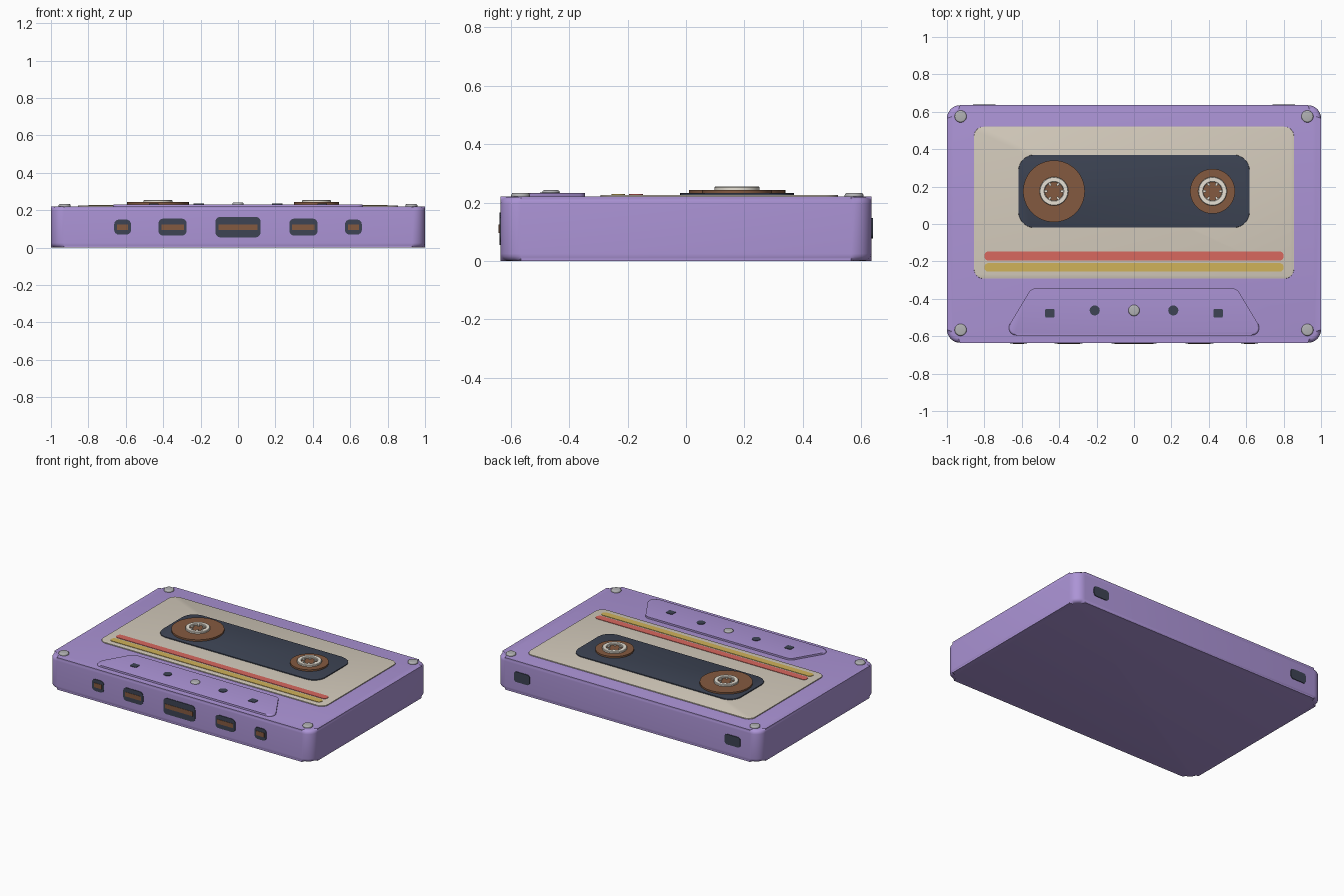
import bpy, bmesh, math
from mathutils import Vector, Matrix

if "Cube" in bpy.data.objects:
    bpy.data.objects.remove(bpy.data.objects["Cube"])


def material(name, hexcode):
    def lin(c):
        return c / 12.92 if c <= 0.04045 else ((c + 0.055) / 1.055) ** 2.4
    m = bpy.data.materials.new(name)
    m.diffuse_color = [lin(int(hexcode[i:i + 2], 16) / 255) for i in (0, 2, 4)] + [1]
    m.use_nodes = True
    m.node_tree.nodes["Principled BSDF"].inputs["Base Color"].default_value = m.diffuse_color
    return m


PURPLE = material("purple plastic", "AC94D6")
CREAM = material("cream paper", "D4CBBC")
DARK = material("dark slate", "3D4454")
BROWN = material("brown tape", "845A40")
RED = material("red stripe", "D8685F")
YELLOW = material("yellow stripe", "D0B25A")
WHITE = material("white hub", "EAE4D8")
STEEL = material("steel grey", "B2B2B4")

FRONT = Matrix.Rotation(math.pi / 2, 4, 'X')
BACK = Matrix.Rotation(math.pi, 4, 'Z') @ FRONT
UP = Matrix.Identity(4)


def finish(name, bm, mat, rot=UP):
    bmesh.ops.recalc_face_normals(bm, faces=bm.faces)
    me = bpy.data.meshes.new(name)
    bm.transform(rot)
    bm.to_mesh(me)
    bm.free()
    me.materials.append(mat)
    ob = bpy.data.objects.new(name, me)
    bpy.context.collection.objects.link(ob)
    bpy.ops.object.select_all(action='DESELECT')
    ob.select_set(True)
    bpy.context.view_layer.objects.active = ob
    bpy.ops.object.shade_smooth_by_angle(angle=math.radians(35))
    return ob


def fillet(pts, r, n=8):
    """Round the corners of a convex counter-clockwise polygon."""
    out = []
    for i, p in enumerate(pts):
        p = Vector(p)
        a = (Vector(pts[i - 1]) - p).normalized()
        b = (Vector(pts[(i + 1) % len(pts)]) - p).normalized()
        half = a.angle(b) / 2
        c = p + (a + b).normalized() * (r / math.sin(half))
        s = p + a * (r / math.tan(half)) - c
        e = p + b * (r / math.tan(half)) - c
        sweep = math.pi - 2 * half
        a0 = math.atan2(s.y, s.x)
        for k in range(n + 1):
            t = a0 + sweep * k / n
            out.append((c.x + r * math.cos(t), c.y + r * math.sin(t)))
    return out


def rect(x0, x1, y0, y1):
    return [(x0, y0), (x1, y0), (x1, y1), (x0, y1)]


def plate(name, outline, z0, z1, mat, bevel=0.0, both=False, rot=UP, seg=4):
    """Extrude an outline from z0 to z1 and round its upper (or both) rims."""
    bm = bmesh.new()
    low = [bm.verts.new((x, y, z0)) for x, y in outline]
    top = [bm.verts.new((x, y, z1)) for x, y in outline]
    bottom_face = bm.faces.new(low[::-1])
    top_face = bm.faces.new(top)
    n = len(low)
    for i in range(n):
        j = (i + 1) % n
        bm.faces.new((low[i], low[j], top[j], top[i]))
    if bevel:
        rim = list(top_face.edges) + (list(bottom_face.edges) if both else [])
        bmesh.ops.bevel(bm, geom=rim, offset=bevel, segments=seg, profile=0.5,
                        affect='EDGES', clamp_overlap=False)
    return finish(name, bm, mat, rot)


def disc(name, x, y, r, z0, z1, mat, bevel=0.0, n=40):
    pts = [(x + r * math.cos(2 * math.pi * k / n), y + r * math.sin(2 * math.pi * k / n))
           for k in range(n)]
    return plate(name, pts, z0, z1, mat, bevel)


def ring(name, x, y, r_in, r_out, z0, z1, mat, n=40):
    bm = bmesh.new()
    c = 0.003
    prof = [(r_in, z0), (r_out, z0), (r_out, z1 - c), (r_out - c, z1), (r_in + c, z1), (r_in, z1 - c)]
    loops = []
    for k in range(n):
        t = 2 * math.pi * k / n
        loops.append([bm.verts.new((x + r * math.cos(t), y + r * math.sin(t), z)) for r, z in prof])
    for k in range(n):
        a, b = loops[k], loops[(k + 1) % n]
        for i in range(len(prof)):
            j = (i + 1) % len(prof)
            bm.faces.new((a[i], b[i], b[j], a[j]))
    return finish(name, bm, mat)


# Shell, paper label, window and stripes
plate("shell", fillet(rect(-1, 1, -0.635, 0.635), 0.07), 0, 0.22, PURPLE, 0.025, both=True)
plate("label", fillet(rect(-0.855, 0.855, -0.292, 0.52), 0.05), 0.21, 0.226, CREAM, 0.002)
plate("window", fillet(rect(-0.618, 0.618, -0.02, 0.37), 0.085), 0.215, 0.232, DARK, 0.003)
plate("red_stripe", fillet(rect(-0.8, 0.8, -0.195, -0.147), 0.022), 0.22, 0.229, RED)
plate("yellow_stripe", fillet(rect(-0.8, 0.8, -0.255, -0.209), 0.022), 0.22, 0.229, YELLOW)

# Tape reels with toothed hubs
for side, x, r in (("left", -0.428, 0.165), ("right", 0.42, 0.12)):
    y = 0.175
    disc(side + "_reel", x, y, r, 0.225, 0.243, BROWN, 0.003, n=56)
    ring(side + "_hub", x, y, 0.05, 0.077, 0.238, 0.255, WHITE)
    for k in range(6):
        t = math.tau * k / 6
        bm = bmesh.new()
        bmesh.ops.create_cube(bm, size=1, matrix=Matrix.Translation((x, y, 0.246))
                              @ Matrix.Rotation(t, 4, 'Z') @ Matrix.Translation((0.044, 0, 0))
                              @ Matrix.Diagonal((0.02, 0.012, 0.014, 1)))
        finish(f"{side}_hub_tooth_{k + 1}", bm, WHITE)

# Raised trapezoid panel with its holes
plate("lower_panel", fillet([(-0.7, -0.595), (0.7, -0.595), (0.55, -0.345), (-0.55, -0.345)], 0.04),
      0.21, 0.232, PURPLE, 0.01)
disc("centre_screw", 0, -0.462, 0.03, 0.225, 0.242, STEEL, 0.008, n=28)
for s in (-1, 1):
    disc("round_hole", s * 0.21, -0.462, 0.027, 0.226, 0.235, DARK, n=28)
    x = s * 0.45
    plate("square_hole", fillet(rect(x - 0.025, x + 0.025, -0.5, -0.455), 0.006, 3), 0.226, 0.235, DARK)

# Corner screws
for x in (-0.927, 0.927):
    for y in (-0.566, 0.575):
        disc("corner_screw", x, y, 0.032, 0.21, 0.233, STEEL, 0.008, n=28)

# Front openings showing the tape
for x, w, h in ((0, 0.24, 0.11), (0.35, 0.15, 0.09), (-0.35, 0.15, 0.09),
                (0.617, 0.09, 0.08), (-0.617, 0.09, 0.08)):
    z = 0.11
    plate("front_opening", fillet(rect(x - w / 2, x + w / 2, z - h / 2, z + h / 2), 0.025, 5),
          0.63, 0.639, DARK, rot=FRONT)
    k = w / 2 - 0.015
    plate("exposed_tape", rect(x - k, x + k, z - 0.015, z + 0.015), 0.634, 0.641, BROWN, rot=FRONT)

# Back notches
for x in (-0.8, 0.8):
    plate("back_notch", fillet(rect(x - 0.06, x + 0.06, 0.077, 0.147), 0.02, 5),
          0.63, 0.64, DARK, rot=BACK)
